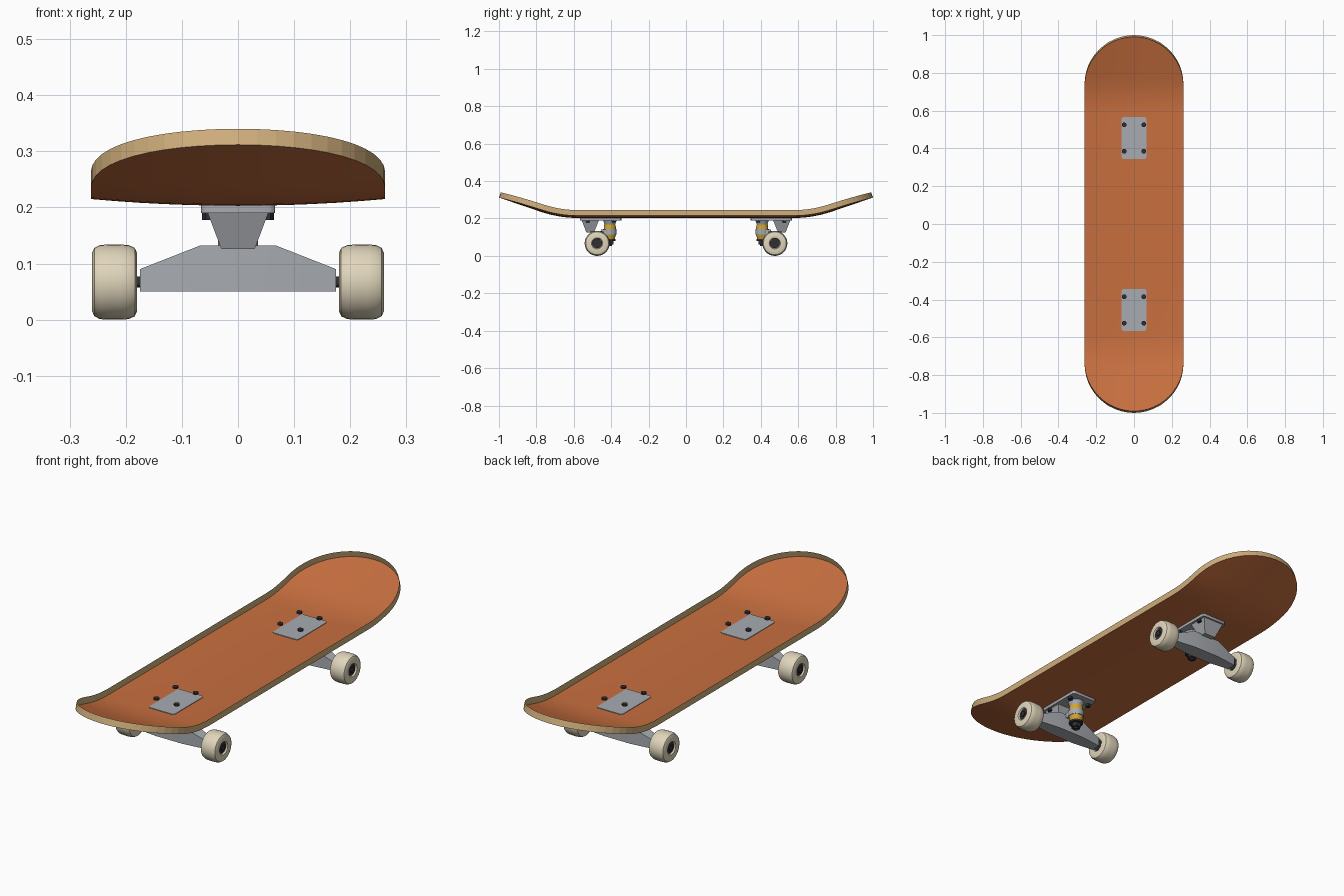
import bpy, bmesh, math
from mathutils import Matrix, Vector

cube = bpy.data.objects.get("Cube")
if cube:
    bpy.data.objects.remove(cube)


def material(name, rgb):
    m = bpy.data.materials.new(name)
    m.use_nodes = True
    m.diffuse_color = (*rgb, 1)
    m.node_tree.nodes["Principled BSDF"].inputs["Base Color"].default_value = (*rgb, 1)
    return m


ORANGE = material("orange deck", (0.58, 0.16, 0.05))
WOOD = material("light wood", (0.62, 0.42, 0.2))
METAL = material("grey metal", (0.39, 0.41, 0.44))
CREAM = material("cream wheel", (0.75, 0.67, 0.5))
DARK = material("dark steel", (0.03, 0.03, 0.035))
YELLOW = material("yellow bushing", (0.65, 0.38, 0.03))


def finish(name, bm, mats, angle=30, fix_normals=True):
    if fix_normals:
        bmesh.ops.recalc_face_normals(bm, faces=bm.faces)
    mesh = bpy.data.meshes.new(name)
    bm.to_mesh(mesh)
    bm.free()
    for m in mats:
        mesh.materials.append(m)
    ob = bpy.data.objects.new(name, mesh)
    bpy.context.collection.objects.link(ob)
    bpy.ops.object.select_all(action='DESELECT')
    ob.select_set(True)
    bpy.context.view_layer.objects.active = ob
    bpy.ops.object.shade_smooth_by_angle(angle=math.radians(angle))
    return ob


def lathe(name, profile, mat, at, axis='Z', sides=24):
    """Turn (radius, height) points around an axis through a point."""
    bm = bmesh.new()
    rings = []
    for r, h in profile:
        ring = []
        for i in range(sides):
            a = math.tau * i / sides
            u, v = r * math.cos(a), r * math.sin(a)
            p = Vector((h, u, v)) if axis == 'X' else Vector((u, v, h))
            ring.append(bm.verts.new(p + Vector(at)))
        rings.append(ring)
    for a, b in zip(rings, rings[1:]):
        for i in range(sides):
            j = (i + 1) % sides
            bm.faces.new((a[i], a[j], b[j], b[i]))
    bm.faces.new(rings[0])
    bm.faces.new(rings[-1])
    return finish(name, bm, [mat])


def cylinder(name, r, h0, h1, mat, at, axis='Z', sides=24):
    return lathe(name, [(r, h0), (r, h1)], mat, at, axis, sides)


def block(name, x, y, z, mat, taper=(1, 1), bevel=0.0, at=(0, 0, 0)):
    """Box with half sizes x and y, a z range and a scaled lower end."""
    bm = bmesh.new()
    bmesh.ops.create_cube(bm, size=2)
    for v in bm.verts:
        low = v.co.z < 0
        v.co.x *= x * (taper[0] if low else 1)
        v.co.y *= y * (taper[1] if low else 1)
        v.co.z = z[0] if low else z[1]
        v.co += Vector(at)
    if bevel:
        upright = [e for e in bm.edges if abs(e.verts[0].co.z - e.verts[1].co.z) > 0.001]
        bmesh.ops.bevel(bm, geom=upright, offset=bevel, segments=3, affect='EDGES', profile=0.5)
    return finish(name, bm, [mat])


# Deck: thin dished sheet with kicked-up ends and an upright wooden rim
HALF_WIDTH, THICK, KICK_START, KICK_END, SLOPE = 0.262, 0.03, 0.58, 0.78, 0.34


def kick(y):
    d, blend = abs(y) - KICK_START, KICK_END - KICK_START
    if d <= 0:
        return 0, 0
    if d < blend:
        return SLOPE * d * d / (2 * blend), SLOPE * d / blend
    return SLOPE * (d - blend / 2), SLOPE


def build_deck():
    centre = 1 - HALF_WIDTH
    half = [(KICK_START * k / 2, HALF_WIDTH) for k in (1, 2)]
    half += [(KICK_START + (centre - KICK_START) * k / 6, HALF_WIDTH) for k in range(1, 6)]
    for k in range(13):
        a = math.pi / 2 * k / 12
        half.append((centre + HALF_WIDTH * math.sin(a), HALF_WIDTH * math.cos(a)))
    stations = [(-y, w) for y, w in reversed(half)] + [(0, HALF_WIDTH)] + half
    columns = 12
    bm = bmesh.new()
    rows = []
    for y, w in stations:
        row = []
        for c in range(columns + 1):
            x = w * (2 * c / columns - 1)
            z = 0.203 + kick(y)[0] + 0.012 * (x / HALF_WIDTH) ** 2
            row.append(bm.verts.new((x, y, z)))
        rows.append(row)
    for a, b in zip(rows, rows[1:]):
        for c in range(columns):
            bm.faces.new((a[c], b[c], b[c + 1], a[c + 1]))
    bmesh.ops.remove_doubles(bm, verts=bm.verts, dist=0.0005)
    rim = [e for e in bm.edges if e.is_boundary]
    made = bmesh.ops.extrude_edge_only(bm, edges=rim)["geom"]
    for item in made:
        if isinstance(item, bmesh.types.BMVert):
            y = item.co.y
            slope = math.copysign(kick(y)[1], y)
            item.co += Vector((0, -slope, 1)).normalized() * THICK
        elif isinstance(item, bmesh.types.BMFace):
            item.material_index = 1
    for f in bm.faces:
        f.normal_update()
        mid = f.calc_center_median()
        out = Vector((mid.x, mid.y - math.copysign(min(abs(mid.y), centre), mid.y), 0))
        if f.material_index == 0:
            out = Vector((0, 0, -1))
        if f.normal.dot(out) < 0:
            f.normal_flip()
    finish("deck", bm, [ORANGE, WOOD], 6, False)


def build_hanger(name, s):
    """Axle housing: wide low bar, thinner toward its ends."""
    half = [(0.175, 0.05), (0.175, 0.09), (0.068, 0.132)]
    outline = half + [(-x, z) for x, z in reversed(half)]
    outline += [(-0.068, 0.05), (0.068, 0.05)]
    bm = bmesh.new()
    sides = []
    for side in (-1, 1):
        sides.append([bm.verts.new((x, s * 0.475 + side * (0.035 if abs(x) < 0.1 else 0.022), z))
                      for x, z in outline])
    for a in sides:
        for ids in ((0, 1, 2, 7), (2, 3, 6, 7), (3, 4, 5, 6)):
            bm.faces.new([a[i] for i in ids])
    for i in range(8):
        j = (i + 1) % 8
        bm.faces.new((sides[0][i], sides[0][j], sides[1][j], sides[1][i]))
    finish(name, bm, [METAL])


def build_truck(end, s):
    # Mounting plate with four bolts and nuts
    block(end + "_baseplate", 0.066, 0.111, (0.19, 0.2065), METAL, bevel=0.012, at=(0, s * 0.455, 0))
    for sx in (-1, 1):
        for y in (0.385, 0.525):
            spot = (sx * 0.052, s * y, 0)
            cylinder(end + "_bolt_head", 0.0125, 0.23, 0.238, DARK, spot, sides=12)
            cylinder(end + "_bolt_nut", 0.012, 0.178, 0.19, DARK, spot, sides=6)
    # Pivot housing, axle housing and yoke
    block(end + "_pivot", 0.054, 0.046, (0.126, 0.19), METAL, (0.55, 0.45), at=(0, s * 0.512, 0))
    build_hanger(end + "_hanger", s)
    block(end + "_yoke", 0.03, 0.025, (0.115, 0.14), METAL, at=(0, s * 0.43, 0))
    # Kingpin stack
    pin = (0, s * 0.407, 0)
    lathe(end + "_kingpin_seat", [(0.028, 0.168), (0.036, 0.19)], METAL, pin)
    lathe(end + "_upper_bushing", [(0.033, 0.143), (0.03, 0.168)], YELLOW, pin)
    cylinder(end + "_yoke_ring", 0.036, 0.115, 0.143, METAL, pin)
    lathe(end + "_lower_bushing", [(0.026, 0.09), (0.033, 0.115)], YELLOW, pin)
    cylinder(end + "_washer", 0.031, 0.08, 0.09, DARK, pin)
    cylinder(end + "_kingpin_nut", 0.022, 0.06, 0.08, DARK, pin, sides=6)
    cylinder(end + "_kingpin_tip", 0.012, 0.052, 0.06, DARK, pin, sides=12)
    # Axle and wheels
    axle = (0, s * 0.475, 0.067)
    cylinder(end + "_axle", 0.01, -0.255, 0.255, DARK, axle, 'X', 12)
    tread = [(0.026, 0.186), (0.03, 0.181), (0.052, 0.18), (0.061, 0.184), (0.066, 0.195),
             (0.067, 0.21), (0.067, 0.232), (0.066, 0.246), (0.061, 0.256), (0.052, 0.26),
             (0.03, 0.259), (0.026, 0.25)]
    for side, sx in (("left", 1), ("right", -1)):
        lathe(end + "_" + side + "_wheel", [(r, sx * h) for r, h in tread], CREAM, axle, 'X', 32)
        cylinder(end + "_" + side + "_bearing", 0.0255, sx * 0.183, sx * 0.253, DARK, axle, 'X')
        cylinder(end + "_" + side + "_axle_nut", 0.014, sx * 0.253, sx * 0.258, DARK, axle, 'X', 6)


build_deck()
build_truck("front", -1)
build_truck("back", 1)
